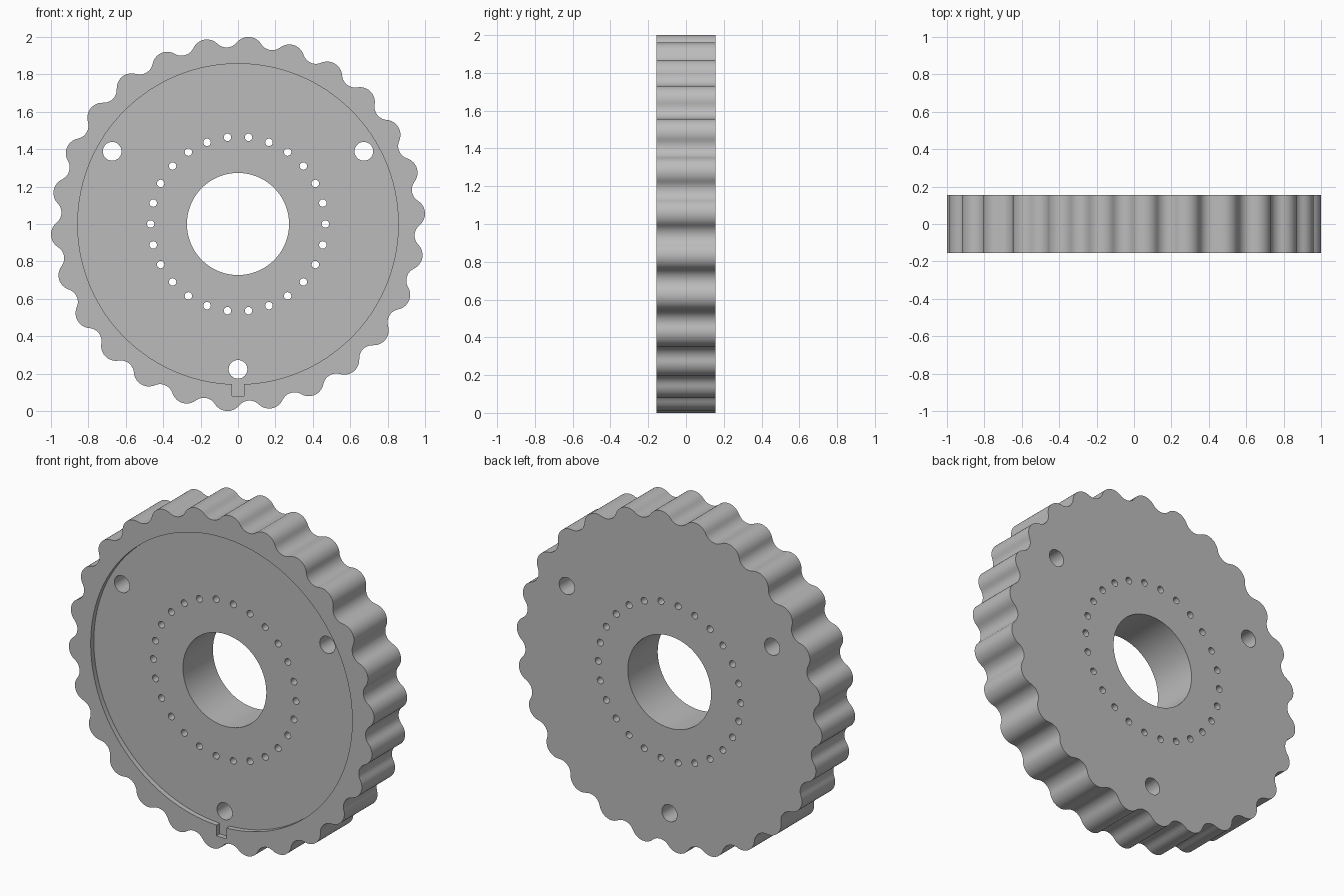
import bpy
import bmesh
from math import cos, sin, pi, tau, radians
from mathutils import Vector

TEETH = 26
FRONT, BACK = -0.155, 0.155
RECESS_FLOOR = FRONT + 0.03

default = bpy.data.objects.get("Cube")
if default:
    bpy.data.objects.remove(default, do_unlink=True)


def polar(radius, angle):
    return Vector((radius * cos(angle), radius * sin(angle)))


def arc(centre, radius, start, end, steps):
    return [centre + polar(radius, start + (end - start) * i / steps)
            for i in range(steps + 1)]


def circle(centre, radius, sides):
    return arc(centre, radius, 0, tau, sides)[:-1]


def prism(name, outlines, y0, y1):
    """Extrude closed x-z outlines along y into one object."""
    bm = bmesh.new()
    for outline in outlines:
        face = bm.faces.new([bm.verts.new((p.x, y0, p.y + 1)) for p in outline])
        side = bmesh.ops.extrude_face_region(bm, geom=[face], use_keep_orig=True)
        moved = [v for v in side["geom"] if isinstance(v, bmesh.types.BMVert)]
        bmesh.ops.translate(bm, verts=moved, vec=(0, y1 - y0, 0))
    bmesh.ops.recalc_face_normals(bm, faces=bm.faces)
    mesh = bpy.data.meshes.new(name)
    bm.to_mesh(mesh)
    bm.free()
    obj = bpy.data.objects.new(name, mesh)
    bpy.context.collection.objects.link(obj)
    return obj


def cut(target, cutter):
    cutter.hide_render = True
    mod = target.modifiers.new("cut", "BOOLEAN")
    mod.operation = "DIFFERENCE"
    mod.solver = "EXACT"
    mod.object = cutter
    bpy.context.view_layer.objects.active = target
    bpy.ops.object.modifier_apply(modifier=mod.name)
    bpy.data.objects.remove(cutter, do_unlink=True)


# Rim outline: round lobes blending tangentially into round valleys
half = pi / TEETH
lobe_r = 0.08
rim = []
for i in range(TEETH):
    a = half / 2 + i * 2 * half
    lobe = polar(0.9217, a)
    valley = polar(1.016, a + half)
    link = valley - lobe
    lean = Vector((cos(a), sin(a))).angle_signed(link) * -1
    rim += arc(lobe, lobe_r, a - lean, a + lean, 12)
    rim += arc(valley, link.length - lobe_r,
               a + lean + pi, a + 2 * half - lean + pi, 10)[1:-1]

wheel = prism("lobed_wheel", [rim], FRONT, BACK)

# Shallow front recess with a key slot at the bottom
recess_r, slot_w, slot_bottom = 0.857, 0.033, -0.92
gap = slot_w / recess_r
recess = arc(Vector((0, 0)), recess_r, -pi / 2 + gap, 1.5 * pi - gap, 128)
recess += [Vector((-slot_w, slot_bottom)), Vector((slot_w, slot_bottom))]
cut(wheel, prism("recess_cutter", [recess], FRONT - 0.1, RECESS_FLOOR))

# Centre bore, three bolt holes and a ring of pin holes
holes = [circle(Vector((0, 0)), 0.273, 96)]
holes += [circle(polar(0.777, radians(d)), 0.05, 32) for d in (30, 150, 270)]
holes += [circle(polar(0.467, i * tau / TEETH), 0.02, 16) for i in range(TEETH)]
cut(wheel, prism("hole_cutter", holes, FRONT - 0.1, BACK + 0.1))

# Plain grey finish
grey = bpy.data.materials.new("plain_grey")
grey.use_nodes = True
colour = (0.5, 0.5, 0.5, 1)
grey.diffuse_color = colour
grey.node_tree.nodes["Principled BSDF"].inputs["Base Color"].default_value = colour
wheel.data.materials.clear()
wheel.data.materials.append(grey)

bpy.ops.object.select_all(action="DESELECT")
wheel.select_set(True)
bpy.context.view_layer.objects.active = wheel
bpy.ops.object.shade_smooth_by_angle(angle=radians(30))
